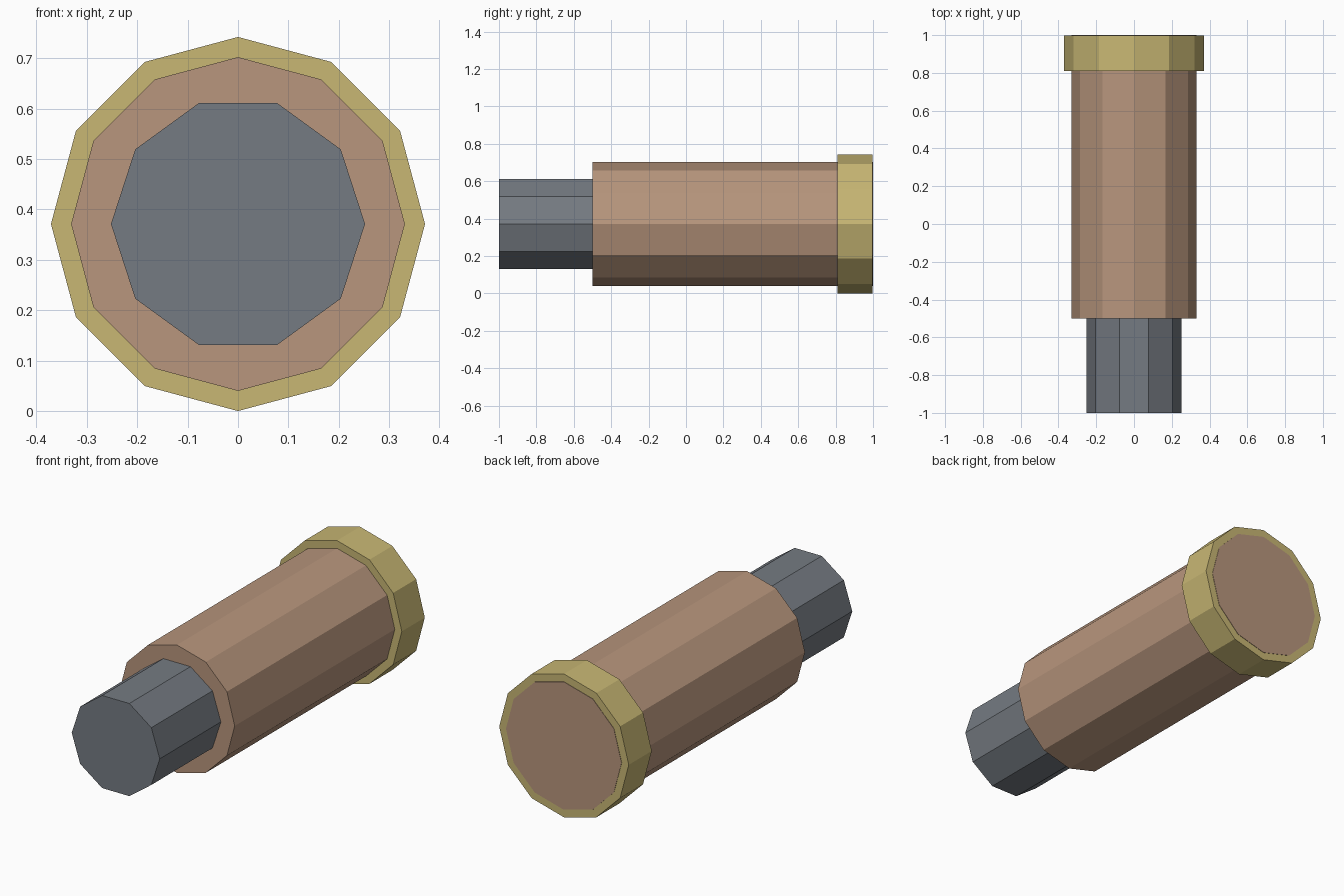
import bpy
from math import pi

cube = bpy.data.objects.get("Cube")
if cube:
    bpy.data.objects.remove(cube, do_unlink=True)

AXIS_Z = 0.371


def material(name, rgb):
    mat = bpy.data.materials.new(name)
    mat.use_nodes = True
    mat.diffuse_color = (*rgb, 1)
    bsdf = next(n for n in mat.node_tree.nodes if n.type == 'BSDF_PRINCIPLED')
    bsdf.inputs["Base Color"].default_value = (*rgb, 1)
    return mat


def prism(name, sides, radius, front, back, mat, roll=0):
    """Faceted cylinder lying along y."""
    bpy.ops.mesh.primitive_cylinder_add(
        vertices=sides, radius=radius, depth=back - front,
        location=(0, (front + back) / 2, AXIS_Z), rotation=(pi / 2, roll, 0))
    obj = bpy.context.object
    obj.name = name
    obj.data.materials.append(mat)
    bpy.ops.object.transform_apply(location=True, rotation=True, scale=True)
    return obj


steel = material("grey steel", (0.178, 0.198, 0.223))
copper = material("dull copper", (0.479, 0.305, 0.205))
brass = material("pale brass", (0.578, 0.474, 0.174))

# Narrow tip, turned so that a flat side faces up
prism("tip", 10, 0.252, -1.0, -0.49, steel, pi / 2)
# Main casing, its end showing through the rim
prism("casing", 12, 0.331, -0.5, 1.0, copper)
# Wider rim at the rear
prism("rim", 12, 0.371, 0.81, 0.998, brass)
